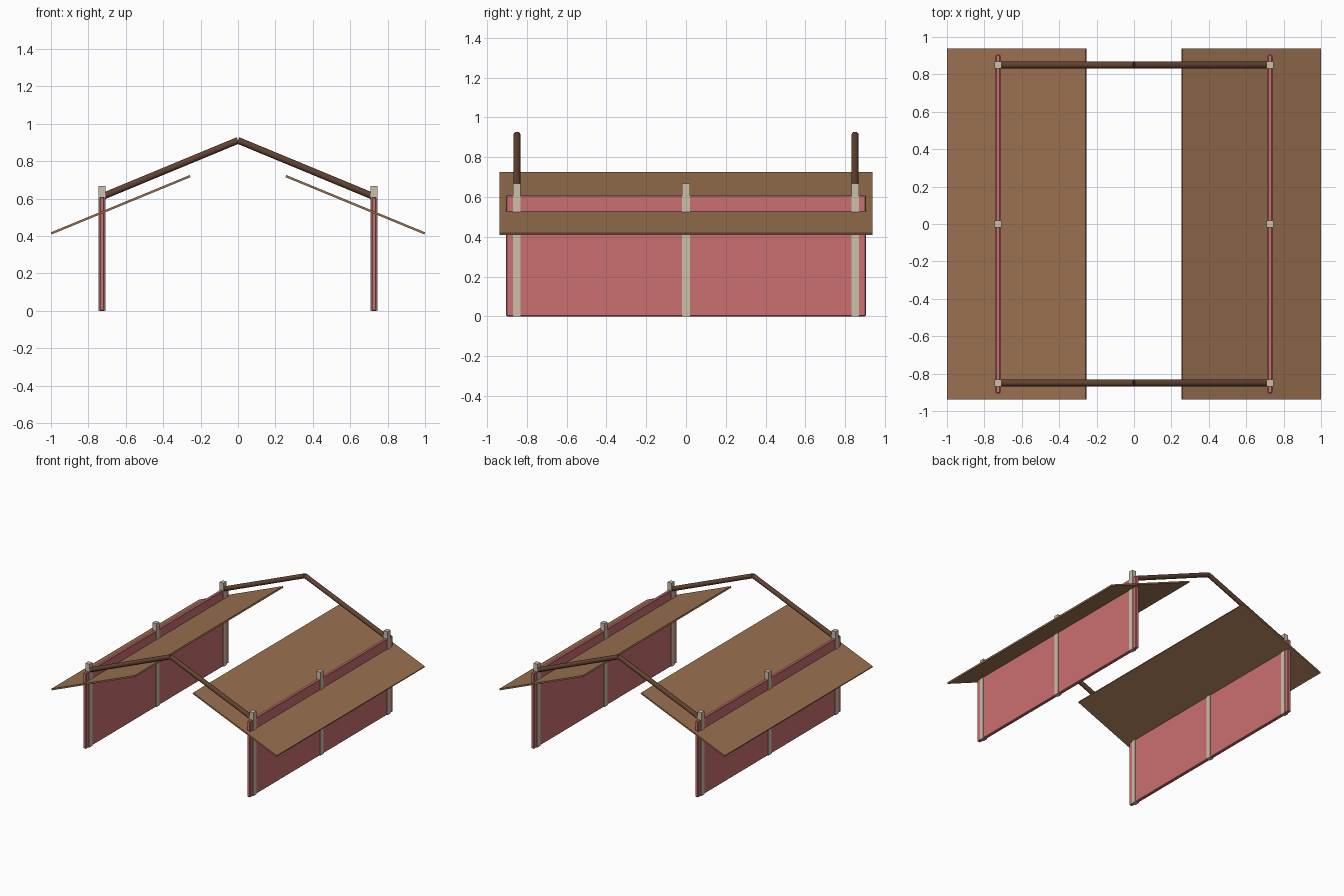
import bpy
from math import atan2, hypot
from mathutils import Vector

cube = bpy.data.objects.get("Cube")
if cube:
    bpy.data.objects.remove(cube, do_unlink=True)


def material(name, rgb):
    m = bpy.data.materials.new(name)
    m.use_nodes = True
    m.diffuse_color = (*rgb, 1)
    m.node_tree.nodes["Principled BSDF"].inputs["Base Color"].default_value = (*rgb, 1)
    return m


PINK = material("pink cloth", (0.60, 0.16, 0.16))
CREAM = material("pale wood", (0.60, 0.53, 0.40))
TAN = material("tan roof", (0.32, 0.165, 0.08))
BROWN = material("dark brown wood", (0.12, 0.055, 0.03))


def box(name, centre, size, mat, tilt=0, bevel=0):
    bpy.ops.mesh.primitive_cube_add(size=1, location=centre, rotation=(0, tilt, 0))
    ob = bpy.context.object
    ob.name = name
    ob.scale = size
    bpy.ops.object.transform_apply(location=False, rotation=False, scale=True)
    ob.data.materials.append(mat)
    if bevel:
        mod = ob.modifiers.new("soft edges", "BEVEL")
        mod.width = bevel
    return ob


def pole(name, a, b, radius, mat):
    a, b = Vector(a), Vector(b)
    d = b - a
    bpy.ops.mesh.primitive_cylinder_add(vertices=24, radius=radius, depth=d.length,
                                        location=(a + b) / 2)
    ob = bpy.context.object
    ob.name = name
    ob.rotation_euler = d.to_track_quat("Z", "Y").to_euler()
    ob.data.materials.append(mat)
    bpy.ops.object.shade_smooth_by_angle()


WALL_X = 0.727
POST_Y = {"front": -0.85, "middle": 0, "back": 0.85}

for side, s in (("left", 1), ("right", -1)):
    # Side wall and its posts
    box(f"{side}_wall", (s * WALL_X, 0, 0.304), (0.026, 1.81, 0.608), PINK, bevel=0.004)
    for place, y in POST_Y.items():
        box(f"{side}_{place}_post", (s * WALL_X, y, 0.334), (0.036, 0.038, 0.668), CREAM)

    # Sloping roof panel, open along the ridge
    run, drop = 0.742, 0.306
    box(f"{side}_roof_panel", (s * 0.627, 0, 0.567), (hypot(run, drop), 1.874, 0.012),
        TAN, tilt=s * atan2(drop, run))

    # Round rafters meeting at the peak
    for place in ("front", "back"):
        y = POST_Y[place]
        pole(f"{side}_{place}_rafter", (s * WALL_X, y, 0.61), (0, y, 0.911), 0.018, BROWN)
